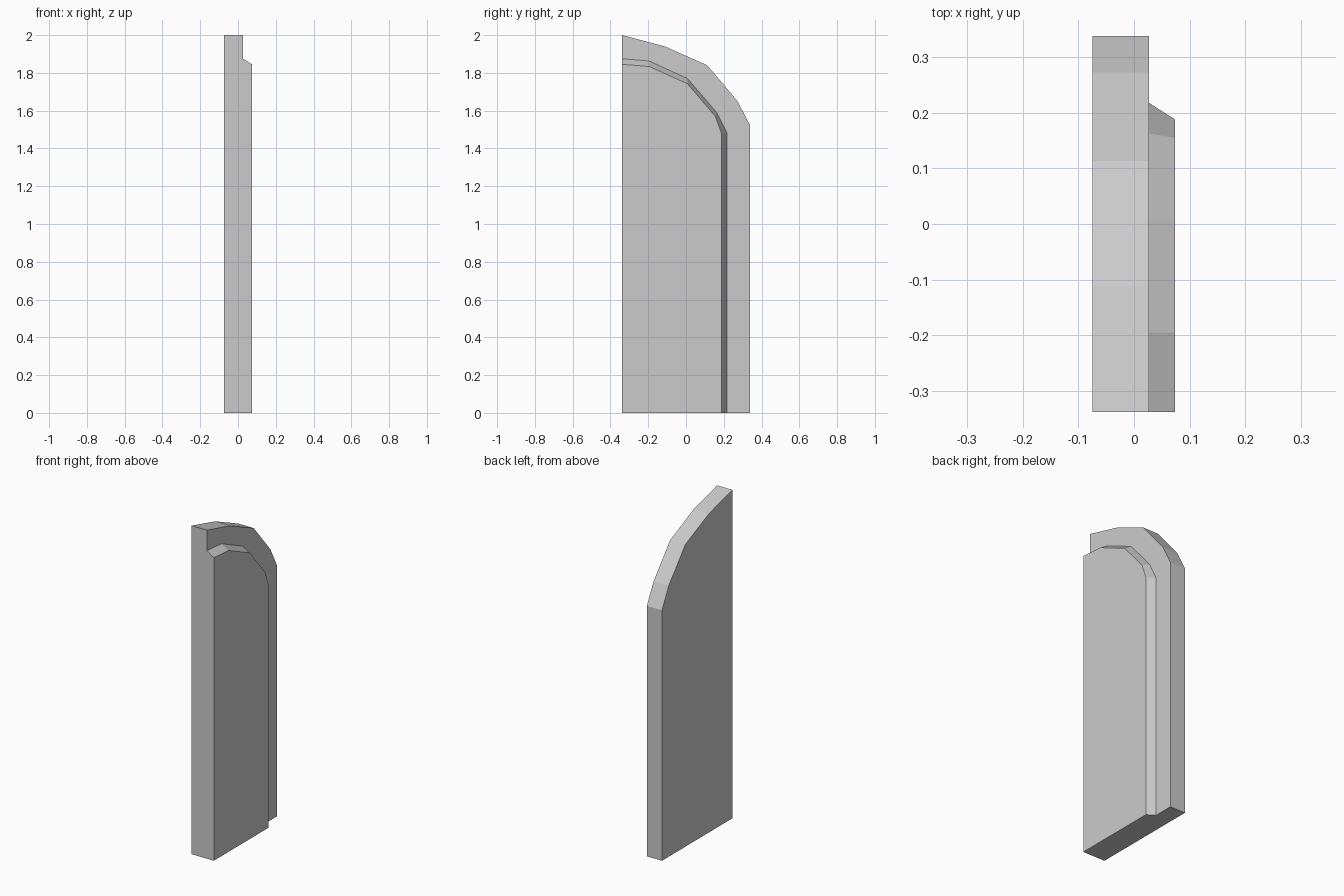
import bpy, bmesh

if "Cube" in bpy.data.objects:
    bpy.data.objects.remove(bpy.data.objects["Cube"])

HINGE_Y = -0.338
BACK_X, STEP_X, FRONT_X = -0.075, 0.027, 0.074

# Arched edge lines (y, z), running from the floor up to the straight side
outer = [(0.338, 0), (0.338, 1.525), (0.273, 1.65), (0.113, 1.84), (-0.112, 1.94), (HINGE_Y, 2.0)]
panel_base = [(0.218, 0), (0.218, 1.48), (0.163, 1.59), (0.008, 1.77), (-0.195, 1.863), (HINGE_Y, 1.875)]
panel_front = [(0.188, 0), (0.188, 1.48), (0.155, 1.57), (0.008, 1.742), (-0.195, 1.834), (HINGE_Y, 1.845)]
layers = [(BACK_X, outer), (STEP_X, outer), (STEP_X, panel_base), (FRONT_X, panel_front)]

bm = bmesh.new()
rails = [[bm.verts.new((x, y, z)) for y, z in line] for x, line in layers]
corner_back = bm.verts.new((BACK_X, HINGE_Y, 0))
corner_front = bm.verts.new((FRONT_X, HINGE_Y, 0))

# Arched rim, rebate and chamfer strips
for a, b in zip(rails, rails[1:]):
    for i in range(len(a) - 1):
        bm.faces.new((a[i], a[i + 1], b[i + 1], b[i]))

# Flat back and raised front panel
bm.faces.new(rails[0] + [corner_back])
bm.faces.new(rails[-1] + [corner_front])

# Stepped bottom and straight side
for end in (0, -1):
    bm.faces.new([r[end] for r in rails] + [corner_front, corner_back])

bmesh.ops.recalc_face_normals(bm, faces=bm.faces)
mesh = bpy.data.meshes.new("arched_door_leaf")
bm.to_mesh(mesh)
bm.free()
door = bpy.data.objects.new("arched_door_leaf", mesh)
bpy.context.collection.objects.link(door)
